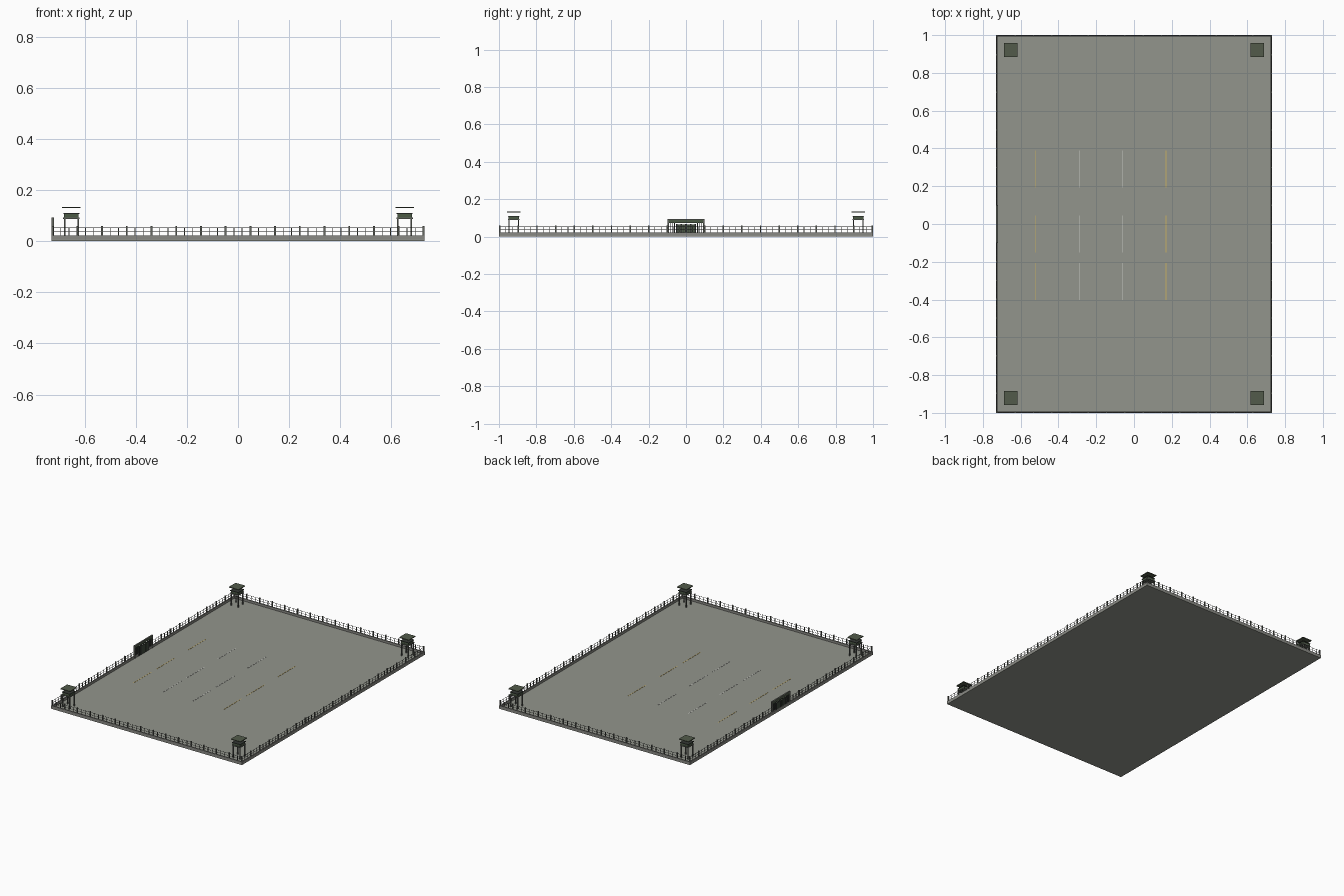
import bpy
import bmesh
from mathutils import Vector

cube = bpy.data.objects.get("Cube")
if cube:
    bpy.data.objects.remove(cube, do_unlink=True)


def material(name, rgb):
    m = bpy.data.materials.new(name)
    m.use_nodes = True
    m.diffuse_color = (*rgb, 1)
    m.node_tree.nodes["Principled BSDF"].inputs["Base Color"].default_value = (*rgb, 1)
    return m


CONCRETE = material("concrete floor", (0.29, 0.30, 0.265))
WALL = material("wall grey", (0.25, 0.25, 0.23))
METAL = material("post grey", (0.13, 0.14, 0.12))
OLIVE = material("olive roof", (0.085, 0.105, 0.07))
GREEN = material("cabin green", (0.07, 0.10, 0.06))
DARK = material("dark iron", (0.035, 0.04, 0.035))
YELLOW = material("line yellow", (0.60, 0.44, 0.12))
PALE = material("line white", (0.60, 0.61, 0.57))

HX, HY = 0.73, 1.0      # half size of the yard
FLOOR, RIM = 0.006, 0.022
EDGE = 0.004            # inset of the fence line


def boxes(name, mat, items):
    """One object from several (low corner, high corner) boxes."""
    bm = bmesh.new()
    for lo, hi in items:
        lo, hi = Vector(lo), Vector(hi)
        verts = bmesh.ops.create_cube(bm, size=1)["verts"]
        for v in verts:
            v.co = (lo + hi) / 2 + v.co * (hi - lo)
    mesh = bpy.data.meshes.new(name)
    bm.to_mesh(mesh)
    bm.free()
    mesh.materials.append(mat)
    ob = bpy.data.objects.new(name, mesh)
    bpy.context.collection.objects.link(ob)
    return ob


def column(x, y, z0, z1, w):
    return (x - w / 2, y - w / 2, z0), (x + w / 2, y + w / 2, z1)


# Yard floor and low perimeter wall
boxes("yard_floor", CONCRETE, [((-HX, -HY, 0), (HX, HY, FLOOR))])
T = 0.008
boxes("perimeter_wall", WALL, [
    ((-HX, -HY, FLOOR), (HX, -HY + T, RIM)),
    ((-HX, HY - T, FLOOR), (HX, HY, RIM)),
    ((-HX, -HY + T, FLOOR), (-HX + T, HY - T, RIM)),
    ((HX - T, -HY + T, FLOOR), (HX, HY - T, RIM))])


# Fence on each side: posts, thin pickets and wire rails
def fence(name, start, end, spans):
    a, b = Vector(start), Vector(end)
    posts, pickets = [], []
    for i in range(spans * 3 + 1):
        p = a.lerp(b, i / (spans * 3))
        if name == "right_fence" and abs(p.y) < 0.1:
            continue
        if i % 3 == 0:
            posts.append(column(p.x, p.y, RIM, 0.06, 0.007))
        else:
            pickets.append(column(p.x, p.y, RIM, 0.054, 0.003))
    boxes(name + "_posts", METAL, posts)
    boxes(name + "_pickets", METAL, pickets)
    r = Vector((0.0007, 0.0007, 0.0007))
    rails = []
    for z in (0.037, 0.053):
        h = Vector((0, 0, z))
        rails.append((a + h - r, b + h + r))
    boxes(name + "_rails", DARK, rails)


fx, fy = HX - EDGE, HY - EDGE
fence("front_fence", (-fx, -fy, 0), (fx, -fy, 0), 15)
fence("back_fence", (-fx, fy, 0), (fx, fy, 0), 15)
fence("right_fence", (-fx, -fy, 0), (-fx, fy, 0), 20)
fence("left_fence", (fx, -fy, 0), (fx, fy, 0), 20)


# Corner watchtowers
def tower(name, x, y):
    legs = [column(x + sx * 0.026, y + sy * 0.026, FLOOR, 0.09, 0.006)
            for sx in (-1, 1) for sy in (-1, 1)]
    boxes(name + "_legs", METAL, legs)
    boxes(name + "_platform", METAL, [column(x, y, 0.088, 0.093, 0.064)])
    boxes(name + "_cabin", GREEN, [column(x, y, 0.093, 0.107, 0.056)])
    boxes(name + "_ledge", DARK, [column(x, y, 0.107, 0.111, 0.062)])
    boxes(name + "_roof", OLIVE, [column(x, y, 0.130, 0.135, 0.073)])


for fb, sy in (("front", -1), ("back", 1)):
    for lr, sx in (("right", -1), ("left", 1)):
        tower(f"{fb}_{lr}_tower", sx * 0.652, sy * 0.921)

# Gate in the right-hand wall
gx = -HX + 0.005
boxes("gate_posts", METAL, [column(gx, s * 0.095, FLOOR, 0.092, 0.01) for s in (-1, 1)])
boxes("gate_beam", GREEN, [((gx - 0.004, -0.09, 0.074), (gx + 0.004, 0.09, 0.088))])
boxes("gate_beam_trim", METAL, [((gx - 0.005, -0.1, 0.088), (gx + 0.005, 0.1, 0.093))])
boxes("gate_leaves", GREEN, [
    ((gx - 0.003, -0.052, FLOOR), (gx + 0.004, -0.001, 0.066)),
    ((gx - 0.003, 0.001, FLOOR), (gx + 0.004, 0.052, 0.066))])
boxes("gate_leaf_bars", DARK, [
    column(gx, -0.05 + i * 0.0125, FLOOR, 0.068, 0.0095 if i % 4 == 0 else 0.009)
    if i % 2 == 0 else
    ((gx - 0.0045, -0.052 + i * 0.0125, FLOOR), (gx + 0.0045, -0.049 + i * 0.0125, 0.066))
    for i in range(9)])
boxes("gate_side_bars", DARK, [
    column(gx, s * (0.062 + i * 0.011), FLOOR, 0.074, 0.004)
    for s in (-1, 1) for i in range(3)])

# Painted floor lines, three rows in four columns
for name, mat, columns in (("yellow_lines", YELLOW, (-0.52, 0.17)),
                           ("white_lines", PALE, (-0.29, -0.06))):
    boxes(name, mat, [
        ((x - 0.002, y - 0.098, FLOOR), (x + 0.002, y + 0.098, FLOOR + 0.001))
        for x in columns for y in (0.292, -0.052, -0.305)])
